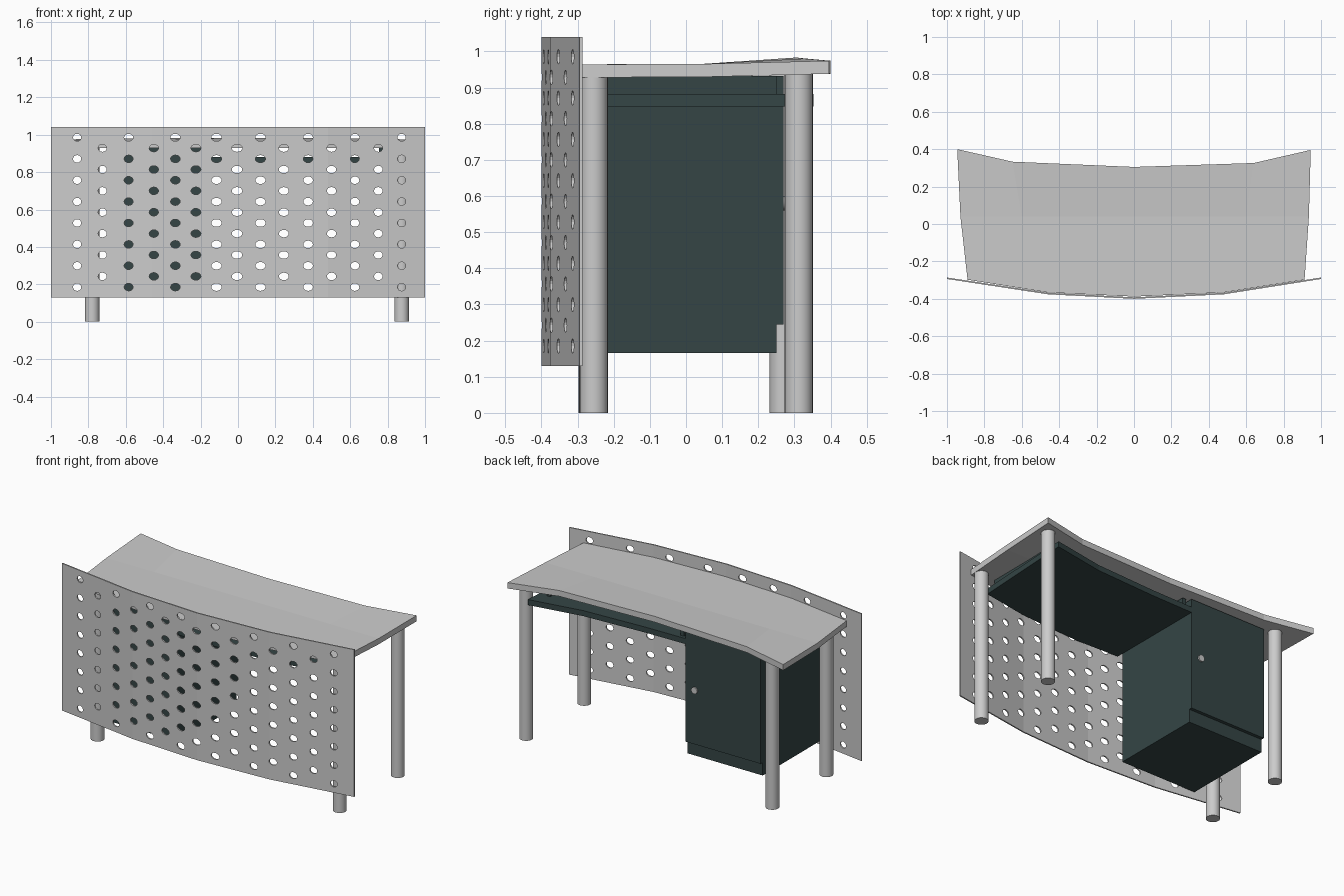
import bpy, bmesh, math
from mathutils import Matrix

if "Cube" in bpy.data.objects:
    bpy.data.objects.remove(bpy.data.objects["Cube"])

dark = bpy.data.materials.new("dark_teal")
dark.diffuse_color = (0.035, 0.06, 0.06, 1)
dark.use_nodes = True
dark.node_tree.nodes["Principled BSDF"].inputs["Base Color"].default_value = dark.diffuse_color


def finish(name, bm, mat=None):
    bmesh.ops.recalc_face_normals(bm, faces=bm.faces)
    me = bpy.data.meshes.new(name)
    bm.to_mesh(me)
    bm.free()
    ob = bpy.data.objects.new(name, me)
    bpy.context.collection.objects.link(ob)
    if mat:
        me.materials.append(mat)
    return ob


def strips(name, rows, thick, mat=None):
    """Slab from rows of (x, y, z) top points, closed downwards by thick."""
    bm = bmesh.new()
    g = [[bm.verts.new(p) for p in r] for r in rows]
    for a, b in zip(g, g[1:]):
        for i in range(len(a) - 1):
            bm.faces.new((a[i], a[i + 1], b[i + 1], b[i]))
    ext = bmesh.ops.extrude_face_region(bm, geom=bm.faces[:], use_keep_orig=True)
    for v in ext["geom"]:
        if isinstance(v, bmesh.types.BMVert):
            v.co.z -= thick
    return finish(name, bm, mat)


def box(name, x, y, z, mat=None):
    return strips(name, [[(x[0], y[0], z[1]), (x[1], y[0], z[1])],
                         [(x[0], y[1], z[1]), (x[1], y[1], z[1])]], z[1] - z[0], mat)


def cylinder(bm, loc, r, depth, rot=Matrix(), scale=(1, 1), seg=24):
    m = Matrix.Translation(loc) @ rot @ Matrix.Diagonal((scale[0], scale[1], 1, 1))
    bmesh.ops.create_cone(bm, cap_ends=True, segments=seg, radius1=r, radius2=r,
                          depth=depth, matrix=m)


def smooth(ob):
    bpy.context.view_layer.objects.active = ob
    for o in bpy.context.selected_objects:
        o.select_set(False)
    ob.select_set(True)
    bpy.ops.object.shade_smooth_by_angle(angle=math.radians(35))


turn = Matrix.Rotation(math.pi / 2, 4, 'X')

# curved front panel
curve = [(-1, -.29), (-.46, -.372), (0, -.396), (.48, -.372), (1, -.29)]
panel = strips("front_panel", [[(x, y - .004, 1.04) for x, y in curve],
                               [(x, y + .004, 1.04) for x, y in curve]], .91)

# staggered holes through the panel
columns = [-.86, -.725, -.585, -.45, -.335, -.225, -.115, -.005,
           .12, .245, .375, .5, .625, .75, .875]
bm = bmesh.new()
for i, x in enumerate(columns):
    for k in range(8 - i % 2):
        z = .185 + (i % 2) * .0575 + k * .1143
        cylinder(bm, (x, -.33, z), 1, .3, turn, (.028 - .007 * abs(x), .02), 16)
cutter = finish("hole_cutter", bm)
cutter.hide_render = True
mod = panel.modifiers.new("holes", 'BOOLEAN')
mod.operation, mod.solver, mod.object = 'DIFFERENCE', 'EXACT', cutter
bpy.context.view_layer.objects.active = panel
bpy.ops.object.modifier_apply(modifier=mod.name)
bpy.data.objects.remove(cutter)

# desktop, slightly raised along the concave back edge
strips("desktop", [
    [(-.89, -.298, .964), (-.46, -.366, .964), (0, -.388, .964), (.48, -.366, .964), (.912, -.298, .964)],
    [(-.928, .04, .965), (-.6, .04, .965), (0, .04, .965), (.6, .04, .965), (.935, .04, .965)],
    [(-.945, .4, .974), (-.65, .333, .98), (0, .305, .983), (.64, .326, .98), (.945, .396, .974)],
], .036)

# four round legs
for name, x, y in (("front_leg_left", -.78, -.258), ("front_leg_right", .875, -.255),
                   ("back_leg_left", -.78, .27), ("back_leg_right", .875, .312)):
    bm = bmesh.new()
    cylinder(bm, (x, y, .47), .039, .94)
    smooth(finish(name, bm))

# cabinet with overhanging door
box("cabinet_body", (-.70, -.185), (-.32, .25), (.165, .932), dark)
box("cabinet_door", (-.70, -.185), (.25, .27), (.245, .932), dark)

# door knob
bm = bmesh.new()
cylinder(bm, (-.25, .272, .58), .02, .014, turn)
smooth(finish("door_knob", bm))

# sliding tray under the desktop
strips("tray", [
    [(-.185, -.36, .882), (.1, -.37, .882), (.5, -.345, .882), (.80, -.295, .882)],
    [(-.185, .27, .882), (.1, .275, .882), (.5, .295, .882), (.835, .353, .882)],
], .034, dark)

# tray rails
for name, x in (("tray_rail_left", -.15), ("tray_rail_right", .765)):
    box(name, (x - .012, x + .012), (-.26, .25), (.88, .932), dark)
